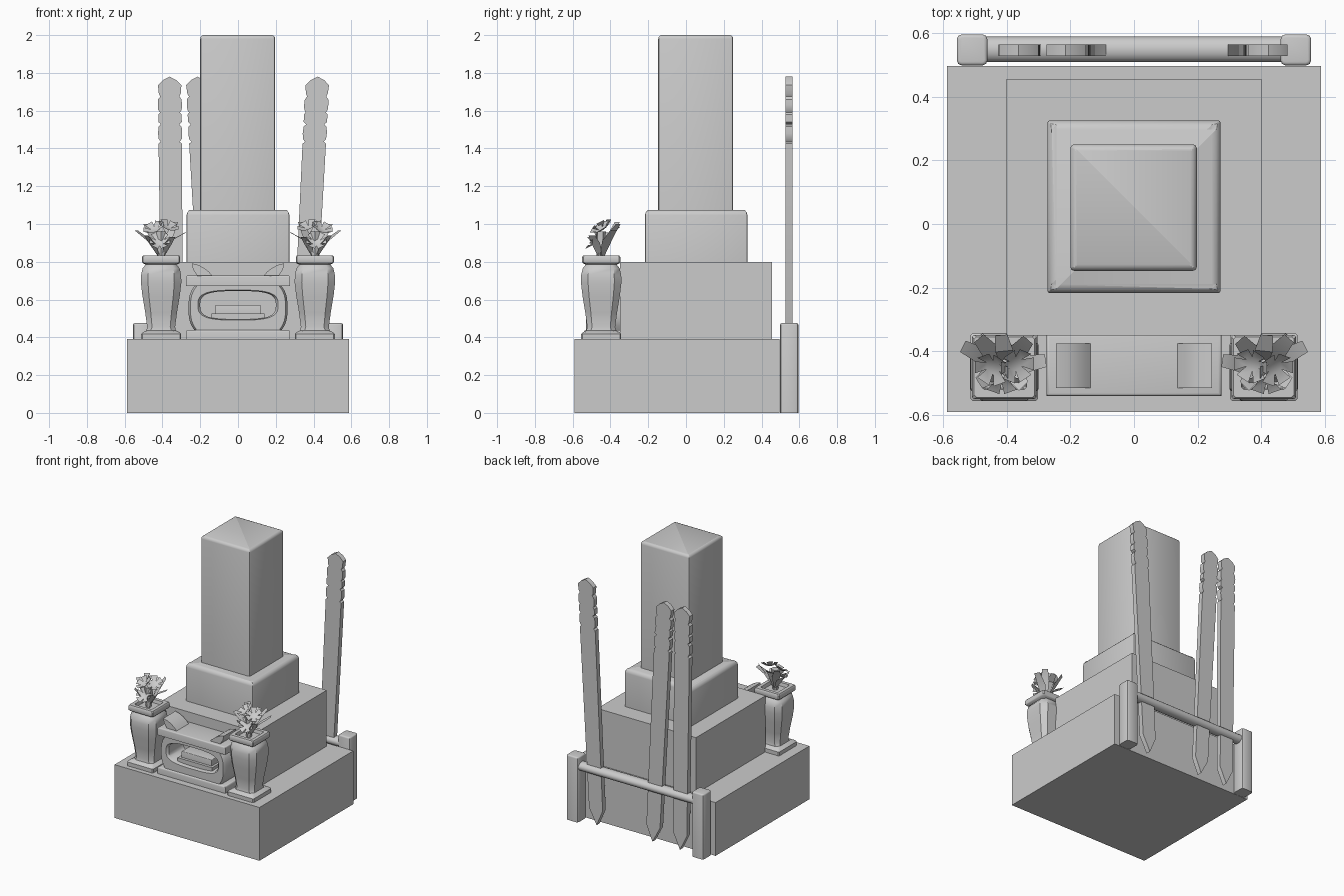
import bpy, bmesh, math
from mathutils import Vector

if "Cube" in bpy.data.objects:
    bpy.data.objects.remove(bpy.data.objects["Cube"])

stone = bpy.data.materials.new("grey_stone")
stone.diffuse_color = (0.6, 0.6, 0.6, 1)
stone.use_nodes = True
stone.node_tree.nodes["Principled BSDF"].inputs["Base Color"].default_value = stone.diffuse_color


def finish(name, bm):
    bmesh.ops.remove_doubles(bm, verts=bm.verts, dist=1e-5)
    bmesh.ops.recalc_face_normals(bm, faces=bm.faces)
    me = bpy.data.meshes.new(name)
    bm.to_mesh(me)
    bm.free()
    me.materials.append(stone)
    ob = bpy.data.objects.new(name, me)
    bpy.context.collection.objects.link(ob)
    return ob


def block(name, x0, x1, y0, y1, z0, z1, bevel=0, sides=0):
    """Box with optional rounding of the top edges and the upright edges."""
    bm = bmesh.new()
    bmesh.ops.create_cube(bm, size=1)
    for v in bm.verts:
        v.co = ((x0 + x1) / 2 + v.co.x * (x1 - x0),
                (y0 + y1) / 2 + v.co.y * (y1 - y0),
                (z0 + z1) / 2 + v.co.z * (z1 - z0))
    if sides:
        es = [e for e in bm.edges if abs(e.verts[0].co.z - e.verts[1].co.z) > 1e-4]
        bmesh.ops.bevel(bm, geom=es, offset=sides, segments=2, profile=0.5, affect='EDGES')
    if bevel:
        es = [e for e in bm.edges if all(v.co.z > z1 - 1e-4 for v in e.verts)]
        bmesh.ops.bevel(bm, geom=es, offset=bevel, segments=3, profile=0.5, affect='EDGES')
    return finish(name, bm)


def prism(name, outline, y0, y1):
    """Extrude an x-z outline along y."""
    bm = bmesh.new()
    f = bm.faces.new([bm.verts.new((x, y0, z)) for x, z in outline])
    ext = bmesh.ops.extrude_face_region(bm, geom=[f])["geom"]
    for v in ext:
        if isinstance(v, bmesh.types.BMVert):
            v.co.y = y1
    return finish(name, bm)


# Stepped plinth and pillar
block("base_block", -0.587, 0.587, -0.59, 0.496, 0, 0.39)
block("middle_block", -0.4, 0.4, -0.35, 0.455, 0.39, 0.8)
block("upper_block", -0.272, 0.272, -0.217, 0.325, 0.8, 1.075, 0.028, 0.008)
block("pillar", -0.2, 0.197, -0.147, 0.25, 1.07, 2.0, 0.02, 0.012)

# Rear rack: posts and rail
for s in (-1, 1):
    a, b = sorted((s * 0.46, s * 0.556))
    block("rack_post", a, b, 0.498, 0.595, 0, 0.475, 0.01, 0.015)
bm = bmesh.new()
bmesh.ops.create_cone(bm, cap_ends=True, segments=16, radius1=1, radius2=1, depth=0.94)
for v in bm.verts:
    v.co = (v.co.z, 0.548 + 0.04 * v.co.x, 0.4 + 0.032 * v.co.y)
finish("rack_rail", bm)

# Tall wooden boards with notched heads and pointed feet
half = [(0, 0.005), (0.055, 0.12), (0.062, 1.425), (0.05, 1.435), (0.061, 1.45),
        (0.064, 1.48), (0.061, 1.515), (0.05, 1.525), (0.05, 1.53), (0.062, 1.54),
        (0.062, 1.58), (0.053, 1.59), (0.062, 1.605), (0.064, 1.63), (0.062, 1.66),
        (0.05, 1.675), (0.058, 1.69), (0.062, 1.735), (0.035, 1.762), (0, 1.78)]
for foot, top in ((-0.345, -0.362), (-0.122, -0.215), (0.33, 0.422)):
    full = half + [(-x, z) for x, z in half[-2:0:-1]]
    prism("tall_board", [(x + foot + (top - foot) * z / 1.78, z) for x, z in full],
          0.527, 0.563)

# Incense burner: slabs, pierced body, tray
block("burner_foot", -0.275, 0.275, -0.54, -0.345, 0.39, 0.44, 0.012)
block("burner_top", -0.275, 0.275, -0.54, -0.345, 0.672, 0.728, 0.01)
N = 48
outer, inner = [], []
for i in range(N):
    t = 2 * math.pi * i / N
    c, s = math.cos(t), math.sin(t)
    m = max(abs(c), abs(s))
    u, w = c / m, s / m                      # point on a unit square
    wide = 0.262 - 0.035 * abs(w) ** 3
    outer.append((u * wide, 0.555 + w * 0.122))
    k = (abs(c) ** 3.2 + abs(s) ** 3.2) ** (-1 / 3.2)
    inner.append((c * k * 0.2, 0.57 + s * k * 0.075))
bm = bmesh.new()
rings = []
for pts, y, grow in ((outer, -0.347, 1), (outer, -0.51, 1), (outer, -0.53, 0.96),
                     (inner, -0.53, 1.06), (inner, -0.515, 1), (inner, -0.347, 1)):
    rings.append([bm.verts.new((x * grow, y, 0.56 + (z - 0.56) * grow)) for x, z in pts])
for j in range(6):
    A, B = rings[j], rings[(j + 1) % 6]
    for i in range(N):
        k = (i + 1) % N
        bm.faces.new((A[i], A[k], B[k], B[i]))
finish("burner_body", bm)
block("burner_tray", -0.14, 0.14, -0.5, -0.36, 0.495, 0.527)
block("burner_incense_box", -0.122, 0.122, -0.48, -0.37, 0.527, 0.572, 0.006)
for s in (-1, 1):
    horn = [(0.135, 0.726), (0.155, 0.748), (0.18, 0.767), (0.21, 0.783), (0.245, 0.792),
            (0.238, 0.76), (0.215, 0.726)]
    prism("burner_horn", [(s * x, z) for x, z in horn], -0.515, -0.375)

# Square vases: (half width, height, corner cut)
profile = [(0.106, 0.39, .06), (0.106, 0.418, .06), (0.098, 0.426, .1), (0.078, 0.436, .3),
           (0.074, 0.455, .35), (0.084, 0.53, .35), (0.099, 0.62, .35), (0.107, 0.69, .35),
           (0.106, 0.73, .35), (0.098, 0.765, .33), (0.082, 0.785, .3), (0.096, 0.792, .1),
           (0.101, 0.8, .06), (0.101, 0.825, .06), (0.095, 0.834, .08), (0.07, 0.834, .1),
           (0.065, 0.81, .1)]


def vase(cx, cy):
    bm = bmesh.new()
    prev = None
    for r, z, cut in profile:
        q = 1 - cut
        pts = []
        for a, b in ((1, q), (q, 1)):
            pts.append((a, b))
        ring = []
        for turn in range(4):
            for a, b in pts:
                for _ in range(turn):
                    a, b = -b, a
                ring.append(bm.verts.new((cx + a * r, cy + b * r, z)))
        if prev:
            for i in range(8):
                k = (i + 1) % 8
                bm.faces.new((prev[i], prev[k], ring[k], ring[i]))
        else:
            bm.faces.new(ring)
        prev = ring
    bm.faces.new(prev)
    return finish("vase", bm)


def leaf(bm, base, mid, tip, w):
    """Folded strip leaf running through three points."""
    b, m, t = Vector(base), Vector(mid), Vector(tip)
    side = (t - b).cross(Vector((0, 0, 1))).normalized()
    rows = [[bm.verts.new(p + side * h) for h in (-k, k)]
            for p, k in ((b, w * 0.3), (m, w), (t, w * 0.7))]
    for A, B in zip(rows, rows[1:]):
        bm.faces.new((A[0], A[1], B[1], B[0]))


def blossom(bm, centre, facing, r):
    """Hexagonal heart with six cupped petals."""
    c, n = Vector(centre), Vector(facing).normalized()
    u = n.cross(Vector((1, 0, 0))).normalized()
    v = n.cross(u)
    d = [u * math.cos(i * math.pi / 3) + v * math.sin(i * math.pi / 3) for i in range(6)]
    heart = [bm.verts.new(c + e * r * 0.4) for e in d]
    bm.faces.new(heart)
    for i in range(6):
        e, f = d[i], d[(i + 1) % 6]
        p = bm.verts.new(c + e * r * 0.9 + f * r * 0.15 + n * r * 0.3)
        q = bm.verts.new(c + f * r * 0.9 + e * r * 0.15 + n * r * 0.3)
        bm.faces.new((heart[i], heart[(i + 1) % 6], q, p))


leaves = [((-0.06, 0.03, 0.91), (-0.13, 0.065, 0.965)), ((-0.045, 0.05, 0.94), (-0.08, 0.09, 1.0)),
          ((0.0, 0.05, 0.95), (-0.01, 0.1, 0.985)), ((0.045, 0.05, 0.94), (0.075, 0.085, 1.01)),
          ((0.065, 0.01, 0.92), (0.13, 0.02, 0.955)), ((-0.05, -0.03, 0.9), (-0.08, -0.05, 0.94)),
          ((0.04, -0.03, 0.9), (0.06, -0.06, 0.93))]
for s in (-1, 1):
    cx, cy = s * 0.407, -0.449
    vase(cx, cy)
    # Flower bunch, mirrored between the two vases
    bm = bmesh.new()
    for mid, tip in leaves:
        leaf(bm, (0, 0, 0.81), mid, tip, 0.028)
    blossom(bm, (-0.008, -0.035, 0.905), (0, -0.8, 0.6), 0.06)
    blossom(bm, (-0.035, 0.0, 0.97), (-0.3, -0.5, 0.8), 0.06)
    blossom(bm, (0.035, 0.01, 0.98), (0.3, -0.4, 0.8), 0.06)
    for v in bm.verts:
        v.co = (cx - s * v.co.x, cy + v.co.y, v.co.z)
    finish("flower_bunch", bm)
    # Stems
    bm = bmesh.new()
    bmesh.ops.create_cone(bm, cap_ends=True, segments=6, radius1=0.018, radius2=0.03, depth=0.15)
    for v in bm.verts:
        v.co += Vector((cx, cy - 0.005, 0.885))
    finish("flower_stems", bm)

# Smooth shading with crisp edges
for ob in bpy.context.scene.objects:
    ob.select_set(True)
    bpy.context.view_layer.objects.active = ob
bpy.ops.object.shade_smooth_by_angle(angle=math.radians(35))
